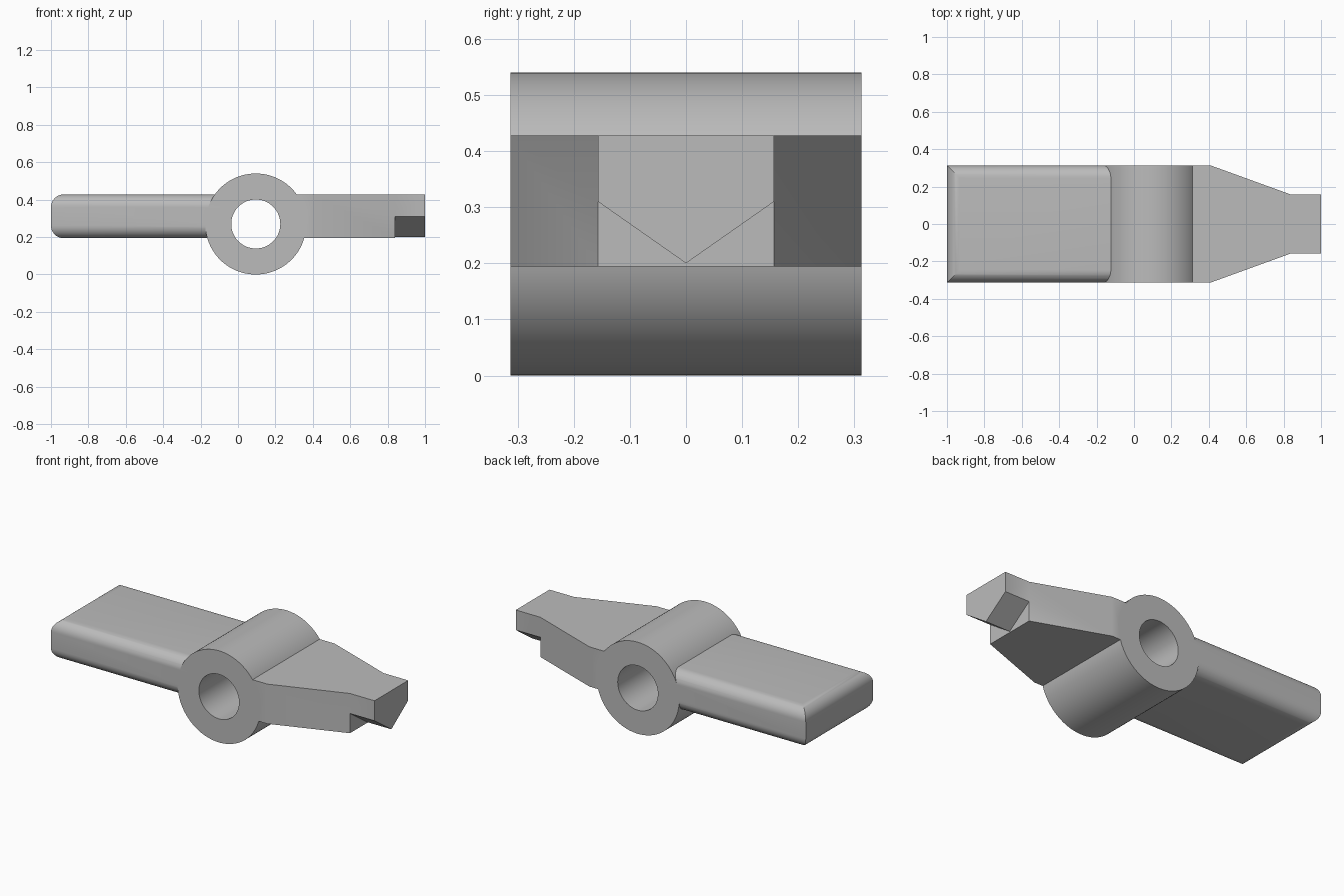
import bpy
import bmesh
from math import sin, cos, pi, radians
from mathutils import Vector

cube = bpy.data.objects.get("Cube")
if cube:
    bpy.data.objects.remove(cube, do_unlink=True)

grey = bpy.data.materials.new("plain grey")
grey.use_nodes = True
colour = (0.5, 0.5, 0.5, 1)
grey.diffuse_color = colour
grey.node_tree.nodes["Principled BSDF"].inputs["Base Color"].default_value = colour

HALF = 0.313               # half width in y
LOW, HIGH = 0.194, 0.428   # bottom and top of the bar
HUB = (0.095, 0.27)        # hub axis in x, z
FILLET = 0.068


def prism(name, outline, axis, start, end):
    """Extrude a 2D outline along an axis; the outline fills the other two."""
    place = {"x": lambda a, b, t: (t, a, b),
             "y": lambda a, b, t: (a, t, b),
             "z": lambda a, b, t: (a, b, t)}[axis]
    bm = bmesh.new()
    face = bm.faces.new([bm.verts.new(place(a, b, start)) for a, b in outline])
    made = bmesh.ops.extrude_face_region(bm, geom=[face])["geom"]
    verts = [v for v in made if isinstance(v, bmesh.types.BMVert)]
    bmesh.ops.translate(bm, verts=verts, vec=Vector(place(0, 0, end - start)))
    bmesh.ops.recalc_face_normals(bm, faces=bm.faces)
    mesh = bpy.data.meshes.new(name)
    bm.to_mesh(mesh)
    bm.free()
    mesh.materials.append(grey)
    obj = bpy.data.objects.new(name, mesh)
    bpy.context.collection.objects.link(obj)
    return obj


def circle(radius, steps=96):
    return [(HUB[0] + radius * cos(2 * pi * i / steps),
             HUB[1] + radius * sin(2 * pi * i / steps)) for i in range(steps)]


def rounded(a0, a1, b0, b1, r, steps=10):
    """Rectangle with four rounded corners."""
    centres = [(a1 - r, b1 - r), (a0 + r, b1 - r), (a0 + r, b0 + r), (a1 - r, b0 + r)]
    return [(ca + r * cos(pi / 2 * (q + i / steps)), cb + r * sin(pi / 2 * (q + i / steps)))
            for q, (ca, cb) in enumerate(centres) for i in range(steps + 1)]


def combine(target, tool, operation):
    """Apply a boolean and discard the tool."""
    bpy.ops.object.select_all(action="DESELECT")
    bpy.context.view_layer.objects.active = target
    target.select_set(True)
    mod = target.modifiers.new(operation, "BOOLEAN")
    mod.operation, mod.solver, mod.object = operation, "EXACT", tool
    bpy.ops.object.modifier_apply(modifier=mod.name)
    bpy.data.objects.remove(tool, do_unlink=True)


# Handle: long edges and end edges rounded, meeting in mitred corners
handle = prism("handle", rounded(-HALF, HALF, LOW, HIGH, FILLET), "x", -1.1, -0.08)
end_shape = prism("handle_end", rounded(-1, 0.3, LOW, HIGH, FILLET), "y", -0.5, 0.5)
combine(handle, end_shape, "INTERSECT")

# Tapered arm
side = [(0.28, HALF), (0.41, HALF), (0.84, 0.157)]
arm = prism("arm", side + [(x, -y) for x, y in reversed(side)], "z", LOW, HIGH)

# Tip with a V-shaped underside
tip = prism("tip", [(-0.157, HIGH), (-0.157, 0.31), (0, 0.2), (0.157, 0.31), (0.157, HIGH)],
            "x", 0.8, 1.0)

# Hub with a bore through it
lever = prism("pivot_lever", circle(0.27), "y", -HALF, HALF)
combine(arm, tip, "UNION")
combine(lever, handle, "UNION")
combine(lever, arm, "UNION")
combine(lever, prism("bore", circle(0.131), "y", -0.5, 0.5), "DIFFERENCE")

bpy.ops.object.shade_smooth_by_angle(angle=radians(25))
